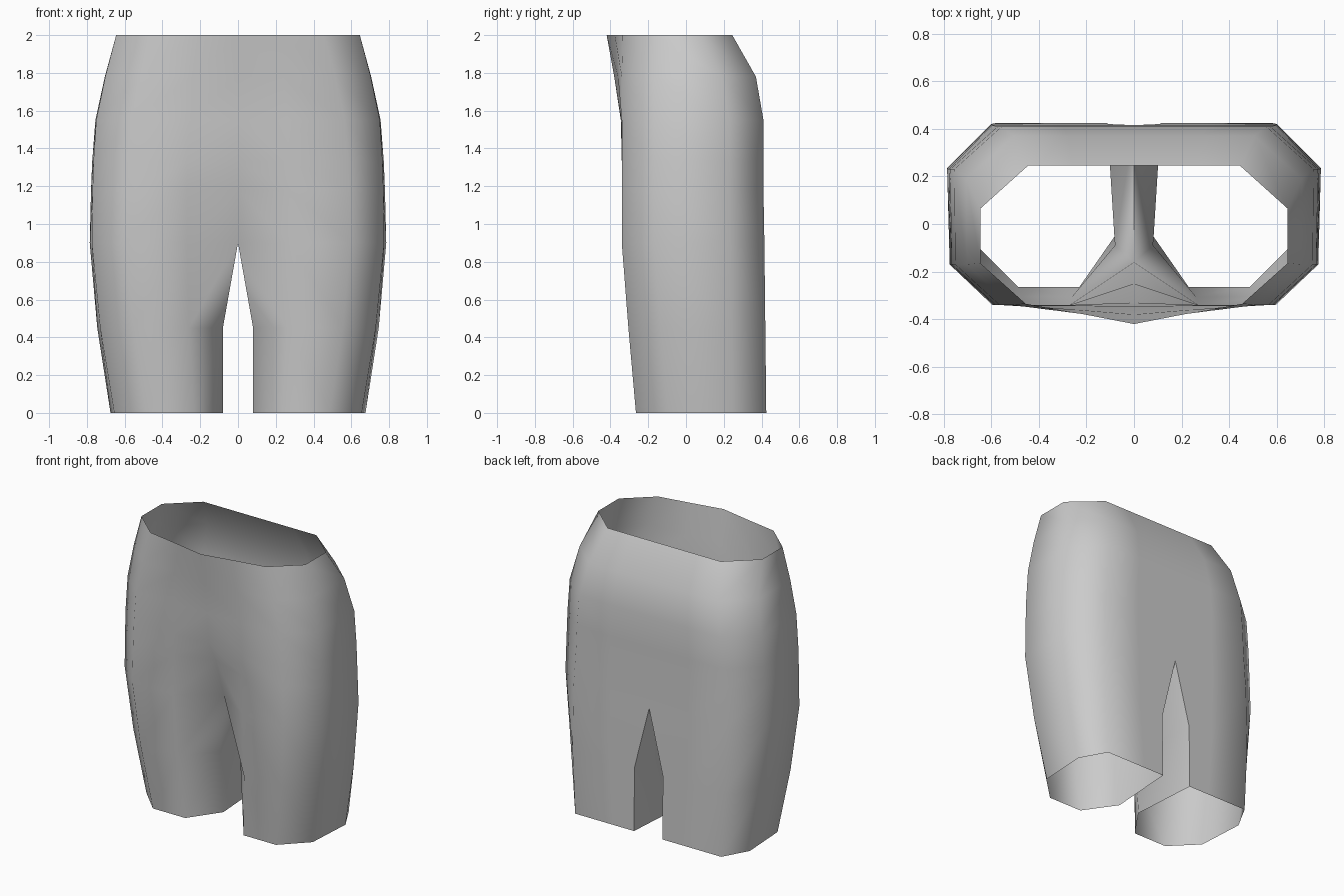
import bpy
import bmesh
import math
from mathutils import Matrix

default_cube = bpy.data.objects.get("Cube")
if default_cube:
    bpy.data.objects.remove(default_cube, do_unlink=True)


def make_material(name, colour):
    material = bpy.data.materials.new(name)
    material.use_nodes = True
    material.diffuse_color = colour
    material.node_tree.nodes["Principled BSDF"].inputs["Base Color"].default_value = colour
    return material


def half_ring(height, width, front, back, panel, inner, inner_front):
    """Eight points of the left half, from the inner front round the hip to the inner back."""
    back_inset = 0.1 + 0.1 * min(1, height)
    inner_back = inner * 1.4
    front_panel = min(front, (front + inner_front) / 2)
    outline = [
        (inner, inner_front),
        (panel, front_panel),
        (width - 0.19, front),
        (width - 0.02 * (1 - height / 2), front + 0.17),
        (width, back - 0.18),
        (width - back_inset, back),
        (panel + 0.04, back),
        (inner_back, back),
    ]
    return [(x, y, height) for x, y in outline]


# Waist to hem: height, width, front, back, panel seam, inner seam, inner front
sections = [
    (2, 0.645, -0.335, 0.245, 0.22, 0, -0.42),
    (1.78, 0.705, -0.34, 0.37, 0.24, 0, -0.38),
    (1.55, 0.755, -0.34, 0.41, 0.26, 0, -0.345),
    (1.33, 0.772, -0.34, 0.41, 0.27, 0, -0.33),
    (1.18, 0.778, -0.34, 0.41, 0.27, 0, -0.25),
    (0.9, 0.785, -0.34, 0.415, 0.27, 0, -0.16),
    (0.45, 0.745, -0.305, 0.42, 0.26, 0.08, -0.09),
    (0, 0.675, -0.265, 0.425, 0.23, 0.08, -0.05),
]
crotch_row = 5

# Loft the open cloth shell; below the crotch each ring closes into a leg
bm = bmesh.new()
rings = [[bm.verts.new(point) for point in half_ring(*section)] for section in sections]
for row, (upper, lower) in enumerate(zip(rings, rings[1:])):
    sides = len(upper) if row >= crotch_row else len(upper) - 1
    for i in range(sides):
        j = (i + 1) % len(upper)
        bm.faces.new((upper[i], lower[i], lower[j], upper[j]))

# Mirror the other leg and weld the centre seam
bmesh.ops.mirror(bm, geom=bm.verts[:] + bm.edges[:] + bm.faces[:],
                 matrix=Matrix.Identity(4), axis="X", merge_dist=0.0001)
bmesh.ops.remove_doubles(bm, verts=bm.verts[:], dist=0.0001)
bmesh.ops.recalc_face_normals(bm, faces=bm.faces[:])

mesh = bpy.data.meshes.new("shorts")
bm.to_mesh(mesh)
bm.free()
shorts = bpy.data.objects.new("shorts", mesh)
bpy.context.collection.objects.link(shorts)
mesh.materials.append(make_material("grey cloth", (0.6, 0.6, 0.6, 1)))

# Soft cloth shading with a crisp crotch fold
bpy.ops.object.select_all(action="DESELECT")
shorts.select_set(True)
bpy.context.view_layer.objects.active = shorts
bpy.ops.object.shade_smooth_by_angle(angle=math.radians(75))
